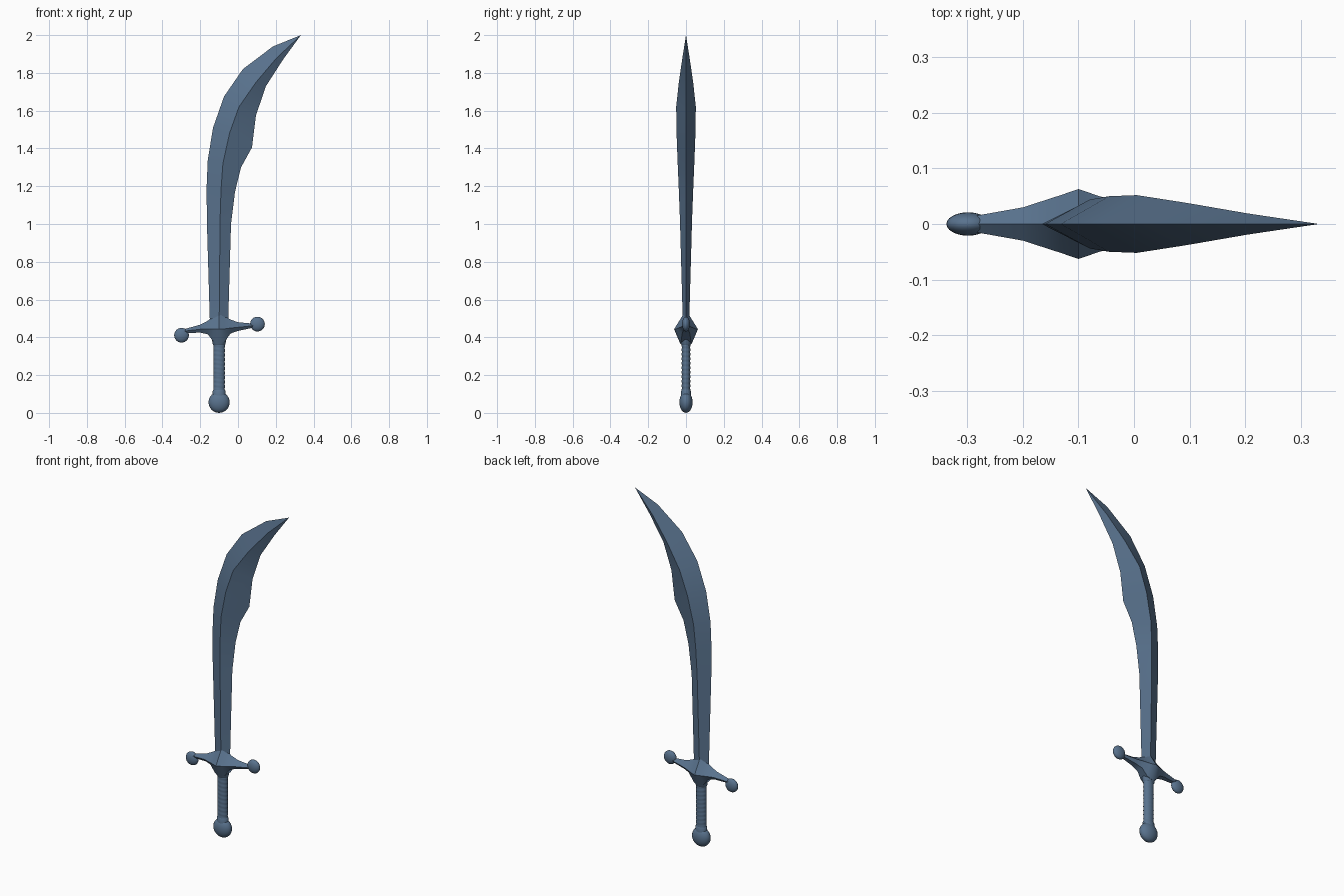
import bpy, bmesh, math
from mathutils import Vector

if "Cube" in bpy.data.objects:
    bpy.data.objects.remove(bpy.data.objects["Cube"])

CX = -0.1  # x of the handle axis

steel = bpy.data.materials.new("steel_blue")
steel.diffuse_color = (0.1, 0.17, 0.27, 1)
steel.use_nodes = True
steel.node_tree.nodes["Principled BSDF"].inputs["Base Color"].default_value = steel.diffuse_color


def loft(name, rings, angle, tip=None):
    """Skin closed rings into a capped solid, optionally ending in a point."""
    bm = bmesh.new()
    loops = [[bm.verts.new(p) for p in ring] for ring in rings]
    n = len(loops[0])
    for a, b in zip(loops, loops[1:]):
        for i in range(n):
            j = (i + 1) % n
            bm.faces.new((a[i], a[j], b[j], b[i]))
    bm.faces.new(loops[0])
    if tip:
        t = bm.verts.new(tip)
        for i in range(n):
            bm.faces.new((loops[-1][i], loops[-1][(i + 1) % n], t))
    else:
        bm.faces.new(loops[-1])
    bmesh.ops.recalc_face_normals(bm, faces=bm.faces)
    me = bpy.data.meshes.new(name)
    bm.to_mesh(me)
    bm.free()
    ob = bpy.data.objects.new(name, me)
    bpy.context.collection.objects.link(ob)
    finish(ob, angle)
    return ob


def finish(ob, angle):
    ob.data.materials.append(steel)
    bpy.ops.object.select_all(action='DESELECT')
    ob.select_set(True)
    bpy.context.view_layer.objects.active = ob
    bpy.ops.object.shade_smooth_by_angle(angle=math.radians(angle))


def ellipsoid(name, loc, radii, segs=24):
    bpy.ops.mesh.primitive_uv_sphere_add(segments=segs, ring_count=segs // 2, location=loc)
    ob = bpy.context.object
    ob.name = name
    ob.scale = radii
    finish(ob, 40)


# Blade: spine, ridge and edge points (x, z) with half thickness at the ridge
stations = [
    ((-.148, .45), (-.100, .45), (-.053, .45), .016),
    ((-.165, 1.02), (-.095, 1.02), (-.037, 1.00), .032),
    ((-.166, 1.20), (-.090, 1.18), (-.016, 1.17), .038),
    ((-.160, 1.34), (-.080, 1.32), (.016, 1.30), .044),
    ((-.132, 1.51), (-.045, 1.48), (.074, 1.405), .050),
    ((-.074, 1.675), (.005, 1.62), (.095, 1.575), .052),
    ((.026, 1.82), (.095, 1.75), (.148, 1.73), .038),
    ((.185, 1.94), (.205, 1.88), (.238, 1.87), .019),
]
rings = [[(s[0], 0, s[1]), (r[0], -t, r[1]), (e[0], 0, e[1]), (r[0], t, r[1])]
         for s, r, e, t in stations]
loft("blade", rings, 30, tip=(.333, 0, 2.0))

# Crossguard: x, top z, middle z, bottom z, half depth, half depth at the bottom
guard = [
    (-.290, .442, .432, .422, .014, .008),
    (-.200, .467, .443, .425, .030, .015),
    (-.160, .488, .443, .416, .043, .020),
    (-.132, .510, .443, .380, .052, .026),
    (-.100, .545, .443, .365, .063, .030),
    (-.068, .513, .445, .380, .052, .026),
    (-.040, .494, .449, .420, .043, .020),
    (.000, .480, .453, .434, .030, .015),
    (.085, .472, .462, .452, .014, .008),
]
rings = [[(x, 0, zt), (x, -hy, zm), (x, -hb, zb), (x, hb, zb), (x, hy, zm)]
         for x, zt, zm, zb, hy, hb in guard]
loft("crossguard", rings, 40)

# Guard end knobs
ellipsoid("left_knob", (-.299, 0, .411), (.039, .021, .039))
ellipsoid("right_knob", (.103, 0, .470), (.039, .021, .039))


def oval(z, rx, ry, tilt=0.0, n=20):
    pts = []
    for i in range(n):
        a = 2 * math.pi * i / n
        x = rx * math.cos(a)
        pts.append(Vector((CX + x, ry * math.sin(a), z + tilt * x)))
    return pts


# Grip with slanted wrapped ridges
rings, wraps, z0, z1 = [], 12, .085, .37
for i in range(wraps * 4 + 1):
    k = 0.94 + 0.06 * abs(math.sin(math.pi * i / 4))
    z = z0 + (z1 - z0) * i / (wraps * 4)
    rings.append(oval(z, .031 * k, .023 * k, -.15))
loft("grip", rings, 40)

# Collar under the guard
loft("collar", [oval(.357, .030, .022), oval(.365, .034, .028), oval(.40, .040, .034)], 40)

# Pommel and its neck
loft("pommel_neck", [oval(.09, .034, .027), oval(.115, .034, .026), oval(.122, .030, .022)], 40)
ellipsoid("pommel", (CX, 0, .056), (.056, .035, .056))
